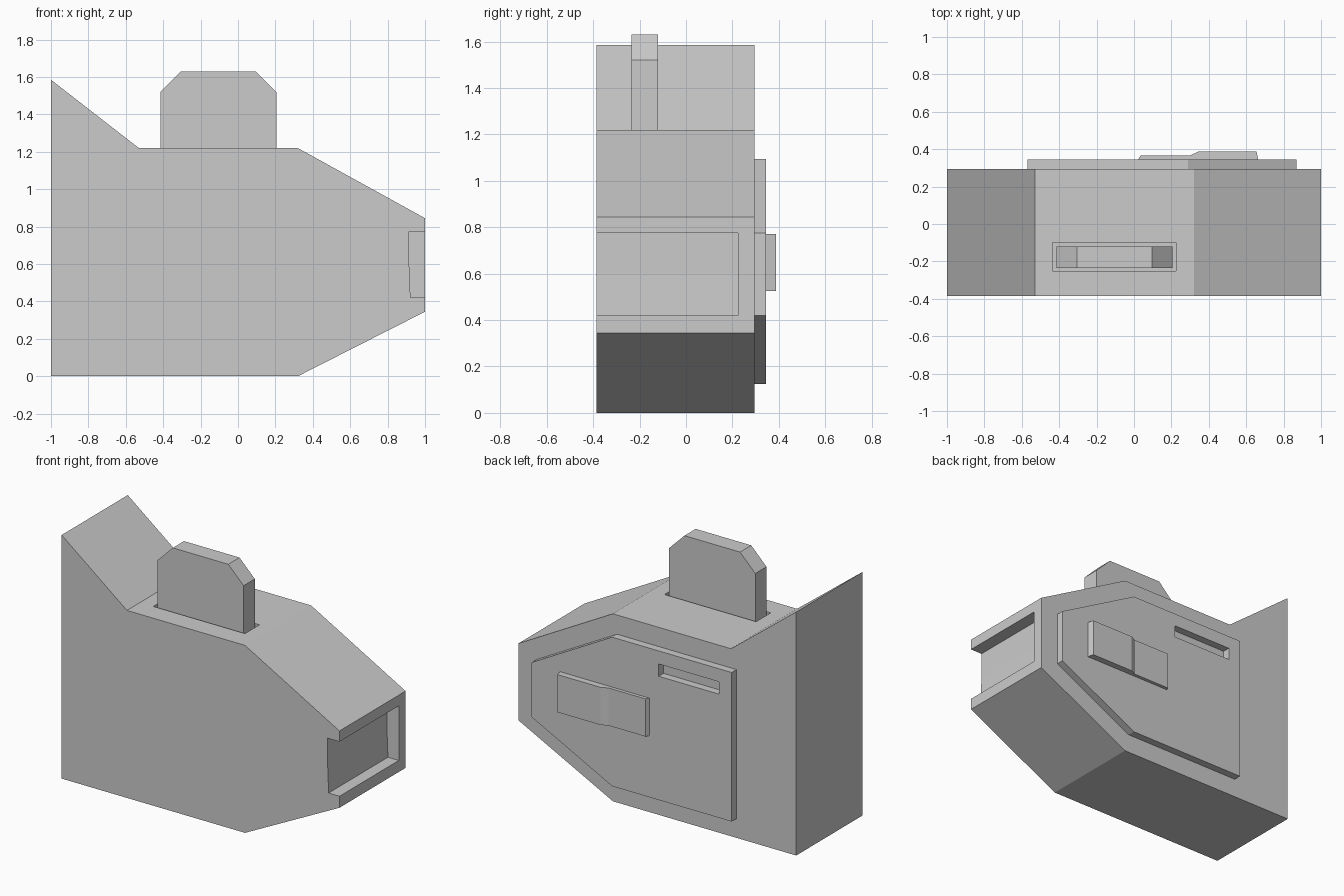
import bpy
import bmesh

if "Cube" in bpy.data.objects:
    bpy.data.objects.remove(bpy.data.objects["Cube"], do_unlink=True)

grey = bpy.data.materials.new("plain_grey")
grey.use_nodes = True
colour = (0.6, 0.6, 0.6, 1)
grey.diffuse_color = colour
grey.node_tree.nodes["Principled BSDF"].inputs["Base Color"].default_value = colour


def prism(name, outline, low, high, axis="y"):
    """Extrude an outline along y (outline in x, z) or along z (outline in x, y)."""
    bm = bmesh.new()
    place = (lambda a, b, d: (a, d, b)) if axis == "y" else (lambda a, b, d: (a, b, d))
    face = bm.faces.new([bm.verts.new(place(a, b, low)) for a, b in outline])
    new = bmesh.ops.extrude_face_region(bm, geom=[face])["geom"]
    shift = place(0, 0, high - low)
    bmesh.ops.translate(bm, vec=shift, verts=[v for v in new if isinstance(v, bmesh.types.BMVert)])
    bmesh.ops.recalc_face_normals(bm, faces=bm.faces)
    mesh = bpy.data.meshes.new(name)
    bm.to_mesh(mesh)
    bm.free()
    mesh.materials.append(grey)
    obj = bpy.data.objects.new(name, mesh)
    bpy.context.collection.objects.link(obj)
    return obj


def rect(a0, a1, b0, b1):
    return [(a0, b0), (a1, b0), (a1, b1), (a0, b1)]


def cut(target, cutter):
    """Subtract the cutter from the target, then discard it."""
    cutter.hide_render = True
    mod = target.modifiers.new("cut", "BOOLEAN")
    mod.operation = "DIFFERENCE"
    mod.solver = "EXACT"
    mod.object = cutter
    bpy.context.view_layer.objects.active = target
    bpy.ops.object.modifier_apply(modifier=mod.name)
    bpy.data.objects.remove(cutter, do_unlink=True)


# Main housing with tapered end and raised corner
BACK = 0.295
body = prism("housing", [(-1, 0), (0.32, 0), (1, 0.345), (1, 0.845),
                         (0.32, 1.22), (-0.53, 1.22), (-1, 1.585)], -0.385, BACK)

# Recess in the narrow end, open at the front
cut(body, prism("recess_cutter", [(1.1, 0.42), (0.922, 0.42), (0.915, 0.6),
                                  (0.915, 0.775), (1.1, 0.775)], -0.5, 0.225))

# Slot in the top with the fin standing in it
cut(body, prism("fin_slot_cutter", rect(-0.435, 0.225, -0.25, -0.1), 1.08, 1.3, "z"))
prism("fin", [(-0.415, 1.06), (0.205, 1.06), (0.205, 1.52), (0.095, 1.63),
              (-0.305, 1.63), (-0.415, 1.52)], -0.235, -0.12)

# Back cover plate with a narrow window
plate = prism("back_plate", [(-0.57, 0.125), (0.29, 0.125), (0.87, 0.42), (0.87, 0.775),
                             (0.29, 1.095), (-0.57, 1.095)], BACK - 0.005, 0.345)
cut(plate, prism("window_cutter", rect(-0.48, -0.045, 0.93, 1.01), 0.25, 0.4))

# Stepped catch on the back plate
prism("catch", [(0.02, 0.34), (0.035, 0.367), (0.3, 0.367), (0.345, 0.387),
                (0.655, 0.387), (0.665, 0.34)], 0.525, 0.77, "z")
